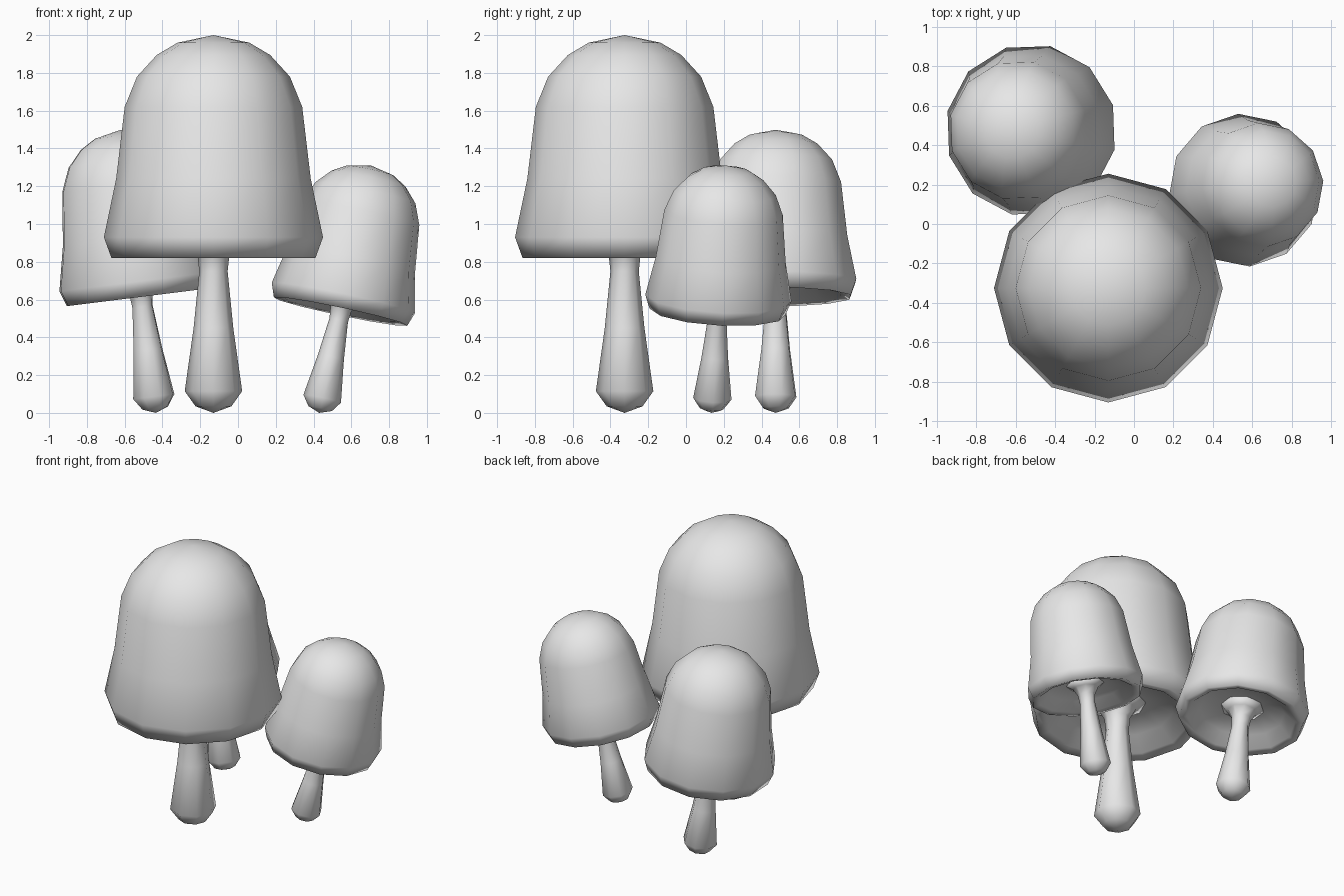
import bpy, bmesh
from math import radians, cos, sin, tau
from mathutils import Matrix, Vector

cube = bpy.data.objects.get("Cube")
if cube:
    bpy.data.objects.remove(cube, do_unlink=True)

grey = bpy.data.materials.new("plain grey")
grey.use_nodes = True
colour = (0.8, 0.8, 0.8, 1)
grey.diffuse_color = colour
grey.node_tree.nodes["Principled BSDF"].inputs["Base Color"].default_value = colour

# Profiles as (radius, height) for a full-size mushroom
CAP = [(0, 0.97), (0.2, 0.95), (0.37, 0.92), (0.47, 0.835), (0.54, 0.82),
       (0.58, 0.93), (0.515, 1.24), (0.47, 1.62), (0.405, 1.78),
       (0.3, 1.895), (0.19, 1.96), (0, 2)]
STEM = [(0, 0), (0.095, 0.035), (0.152, 0.115), (0.105, 0.45),
        (0.075, 0.75), (0.085, 0.84), (0.125, 0.91), (0.2, 0.96), (0, 0.96)]


def lathe(name, profile, sides, matrix):
    """Revolve a profile around z into a smooth closed surface."""
    bm = bmesh.new()
    rings = [[bm.verts.new((r * cos(tau * i / sides), r * sin(tau * i / sides), z))
              for i in range(sides)] for r, z in profile]
    for low, high in zip(rings, rings[1:]):
        for i in range(sides):
            j = (i + 1) % sides
            bm.faces.new((low[i], low[j], high[j], high[i]))
    bmesh.ops.remove_doubles(bm, verts=bm.verts, dist=0.0001)
    bmesh.ops.recalc_face_normals(bm, faces=bm.faces)
    for face in bm.faces:
        face.smooth = True
    mesh = bpy.data.meshes.new(name)
    bm.to_mesh(mesh)
    bm.free()
    mesh.materials.append(grey)
    obj = bpy.data.objects.new(name, mesh)
    obj.matrix_world = matrix
    bpy.context.collection.objects.link(obj)


def mushroom(name, base, size, lean, spin):
    """Place a cap and stem that lean together from the base."""
    tilt = Vector((0, 0, 1)).rotation_difference(Vector((*lean, 1)))
    matrix = (Matrix.Translation((*base, 0)) @ tilt.to_matrix().to_4x4()
              @ Matrix.Rotation(radians(spin), 4, 'Z') @ Matrix.Scale(size, 4))
    lathe(name + "_cap", CAP, 12, matrix)
    lathe(name + "_stem", STEM, 8, matrix)


mushroom("large", (-0.13, -0.325), 1, (0, 0), 0)
mushroom("medium", (-0.435, 0.475), 0.755, (-0.125, 0), 17)
mushroom("small", (0.43, 0.135), 0.67, (0.21, 0.06), 4)
